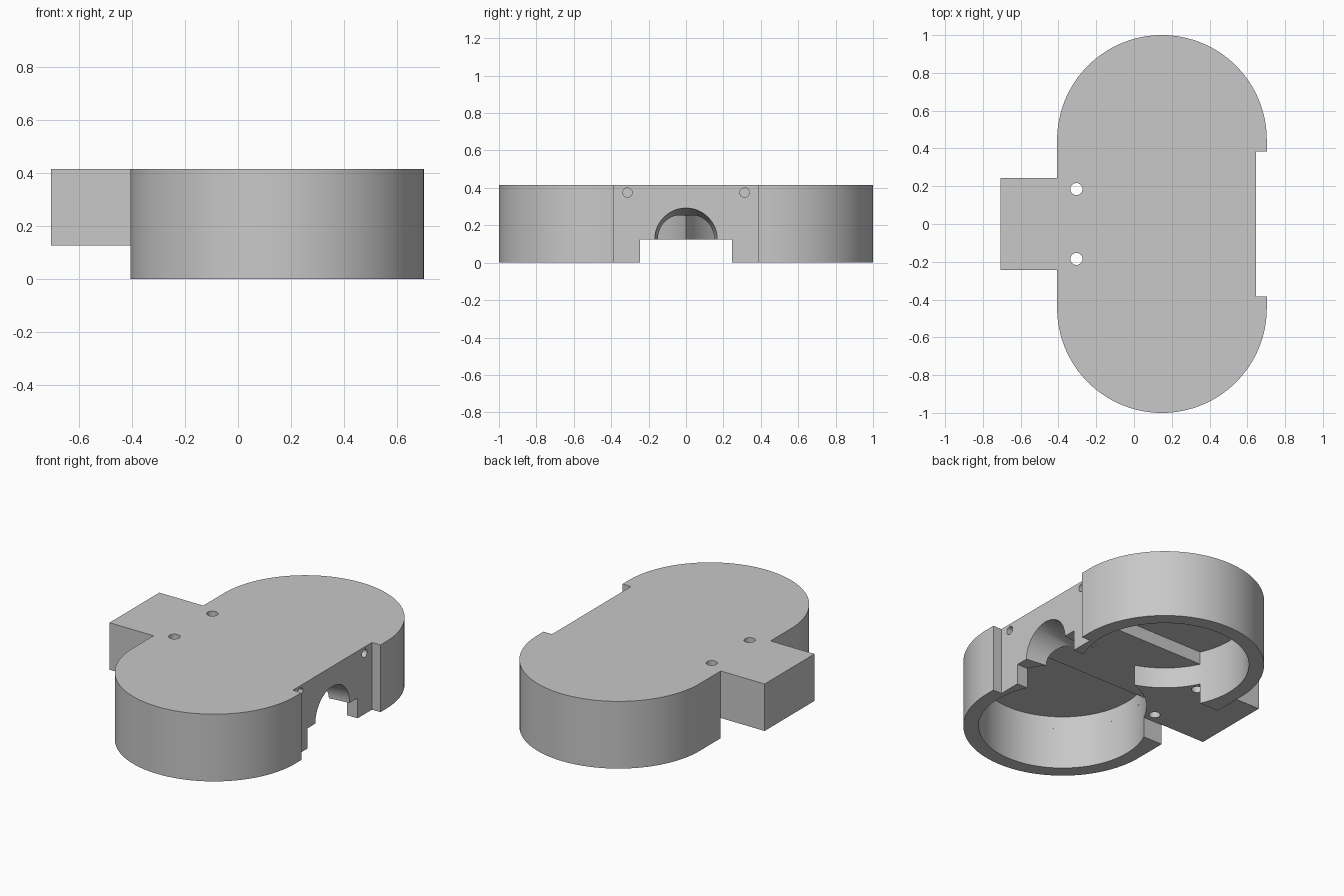
import bpy, bmesh, math
from mathutils import Matrix, Vector

if "Cube" in bpy.data.objects:
    bpy.data.objects.remove(bpy.data.objects["Cube"], do_unlink=True)

grey = bpy.data.materials.new("plain_grey")
grey.use_nodes = True
grey.diffuse_color = (0.58, 0.58, 0.58, 1)
grey.node_tree.nodes["Principled BSDF"].inputs["Base Color"].default_value = grey.diffuse_color

CX, CY = 0.148, 0.445          # lobe centres at (CX, +-CY)
OUTER, INNER = 0.555, 0.47     # lobe and pocket radii
HEIGHT, CEILING, BEAM_Z = 0.415, 0.33, 0.252
SLOT_Y, SLOT_Z, BORE = 0.245, 0.125, 0.125


def link(name, bm):
    bmesh.ops.recalc_face_normals(bm, faces=bm.faces)
    mesh = bpy.data.meshes.new(name)
    bm.to_mesh(mesh)
    bm.free()
    mesh.materials.append(grey)
    obj = bpy.data.objects.new(name, mesh)
    bpy.context.collection.objects.link(obj)
    return obj


def prism(name, outline, z0, z1):
    bm = bmesh.new()
    face = bm.faces.new([bm.verts.new((x, y, z0)) for x, y in outline])
    top = bmesh.ops.extrude_face_region(bm, geom=[face])["geom"]
    verts = [v for v in top if isinstance(v, bmesh.types.BMVert)]
    bmesh.ops.translate(bm, verts=verts, vec=(0, 0, z1 - z0))
    return link(name, bm)


def box(name, x0, x1, half_y, z0, z1):
    return prism(name, [(x0, -half_y), (x1, -half_y), (x1, half_y), (x0, half_y)], z0, z1)


def arc(cy, radius, start, end, steps=64):
    angles = [start + (end - start) * i / steps for i in range(steps + 1)]
    return [(CX + radius * math.cos(a), cy + radius * math.sin(a)) for a in angles]


def rod(name, start, end, r0, r1, sides=64):
    a, b = Vector(start), Vector(end)
    bm = bmesh.new()
    bmesh.ops.create_cone(bm, cap_ends=True, segments=sides, radius1=r0,
                          radius2=r1, depth=(b - a).length)
    turn = (b - a).to_track_quat('Z', 'Y').to_matrix().to_4x4()
    bm.transform(Matrix.Translation((a + b) / 2) @ turn)
    return link(name, bm)


def combine(target, tool, operation='DIFFERENCE'):
    tool.hide_render = True
    mod = target.modifiers.new(tool.name, 'BOOLEAN')
    mod.operation, mod.solver, mod.object = operation, 'EXACT', tool
    bpy.context.view_layer.objects.active = target
    bpy.ops.object.modifier_apply(modifier=mod.name)
    bpy.data.objects.remove(tool, do_unlink=True)


# Two-lobed outer body
housing = prism("housing", arc(CY, OUTER, 0, math.pi) + arc(-CY, OUTER, math.pi, 2 * math.pi),
                0, HEIGHT)

# Flat recess on the +x side
combine(housing, box("side_recess", 0.645, 0.9, 0.385, -0.1, 0.6))

# Round pockets, deeper outside the central beam
half = math.asin((CY - SLOT_Y) / INNER)
for s in (1, -1):
    pocket = arc(s * CY, INNER, 0, 2 * math.pi, 96)[:-1]
    combine(housing, prism("pocket", pocket, -0.1, BEAM_Z))
    deep = [(x, s * y) for x, y in arc(CY, INNER, -half, math.pi + half, 72)]
    combine(housing, prism("deep_pocket", deep, BEAM_Z - 0.1, CEILING))

# Slot across the underside
combine(housing, box("cross_slot", -0.5, 0.9, SLOT_Y, -0.1, SLOT_Z))

# Clamp block on the -x side
combine(housing, box("clamp_block", -0.707, -0.37, 0.243, SLOT_Z, HEIGHT), 'UNION')

# Bore along x with a flared mouth
combine(housing, rod("bore", (-0.9, 0, SLOT_Z), (0.35, 0, SLOT_Z), BORE, BORE))
slope = (0.167 - BORE) / (0.645 - 0.3)
combine(housing, rod("flared_mouth", (0.26, 0, SLOT_Z), (0.8, 0, SLOT_Z),
                     BORE - 0.04 * slope, BORE + 0.5 * slope))

# Screw holes
for s in (1, -1):
    for x, y in ((-0.65, 0.185), (-0.305, 0.185), (0.592, 0.2)):
        combine(housing, rod("screw_hole", (x, s * y, -0.1), (x, s * y, 0.6), 0.032, 0.032, 32))
    combine(housing, rod("side_hole", (0.5, s * 0.313, 0.375), (0.8, s * 0.313, 0.375),
                         0.025, 0.025, 32))

bpy.ops.object.select_all(action='DESELECT')
housing.select_set(True)
bpy.context.view_layer.objects.active = housing
bpy.ops.object.shade_smooth_by_angle(angle=math.radians(30))
